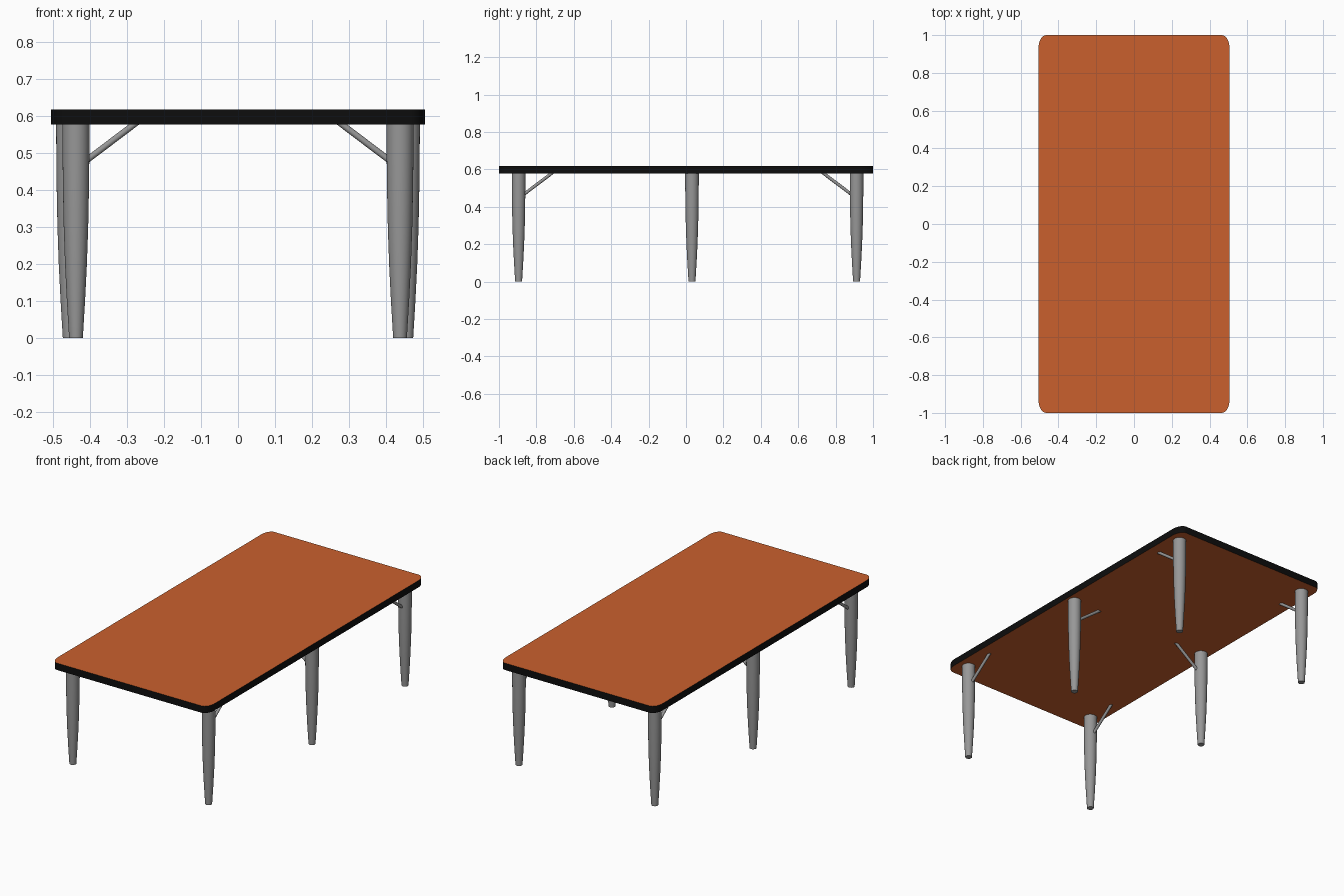
import bpy, bmesh
from math import cos, sin, pi
from mathutils import Vector

cube = bpy.data.objects.get("Cube")
if cube:
    bpy.data.objects.remove(cube, do_unlink=True)


def material(name, rgb):
    mat = bpy.data.materials.new(name)
    mat.use_nodes = True
    mat.diffuse_color = (*rgb, 1)
    mat.node_tree.nodes["Principled BSDF"].inputs["Base Color"].default_value = (*rgb, 1)
    return mat


ORANGE = material("orange laminate", (0.59, 0.118, 0.027))
BLACK = material("black edging", (0.004, 0.004, 0.004))
GREY = material("grey metal", (0.31, 0.31, 0.31))

HALF_X, HALF_Y = 0.505, 1.0
UNDERSIDE, TOP = 0.577, 0.617


def finish(bm, name, mats, smooth=True):
    bmesh.ops.recalc_face_normals(bm, faces=bm.faces)
    mesh = bpy.data.meshes.new(name)
    bm.to_mesh(mesh)
    bm.free()
    for mat in mats:
        mesh.materials.append(mat)
    obj = bpy.data.objects.new(name, mesh)
    bpy.context.collection.objects.link(obj)
    if smooth:
        bpy.ops.object.select_all(action='DESELECT')
        obj.select_set(True)
        bpy.context.view_layer.objects.active = obj
        bpy.ops.object.shade_smooth_by_angle(angle=pi / 5)
    return obj


# Table top: rounded slab, laminate on the flat faces and edging round the rim
def table_top(corner_x=0.04, corner_y=0.065, steps=8):
    bm = bmesh.new()
    outline = []
    for quarter, (sx, sy) in enumerate([(1, 1), (-1, 1), (-1, -1), (1, -1)]):
        for i in range(steps + 1):
            a = (quarter + i / steps) * pi / 2
            outline.append(bm.verts.new((sx * (HALF_X - corner_x) + corner_x * cos(a),
                                         sy * (HALF_Y - corner_y) + corner_y * sin(a),
                                         UNDERSIDE)))
    slab = bm.faces.new(outline)
    new = bmesh.ops.extrude_face_region(bm, geom=[slab], use_keep_orig=True)["geom"]
    raised = [v for v in new if isinstance(v, bmesh.types.BMVert)]
    bmesh.ops.translate(bm, verts=raised, vec=(0, 0, TOP - UNDERSIDE))
    bm.normal_update()
    for face in bm.faces:
        face.material_index = 0 if abs(face.normal.z) > 0.5 else 1
    finish(bm, "table_top", [ORANGE, BLACK])


# Leg: tapered turned profile of (radius, height)
PROFILE = [(0.0185, 0), (0.0245, 0.1), (0.0295, 0.2), (0.033, 0.3),
           (0.035, 0.4), (0.036, 0.48), (0.0365, UNDERSIDE)]


def leg(name, x, y, sides=32):
    bm = bmesh.new()
    rings = [[bm.verts.new((x + r * cos(2 * pi * i / sides),
                            y + r * sin(2 * pi * i / sides), z)) for i in range(sides)]
             for r, z in PROFILE]
    for low, high in zip(rings, rings[1:]):
        for i in range(sides):
            j = (i + 1) % sides
            bm.faces.new((low[i], low[j], high[j], high[i]))
    bm.faces.new(rings[0])
    bm.faces.new(rings[-1])
    finish(bm, name, [GREY])


# Brace: thin rod from inside the leg up into the table top
def brace(name, x, y, direction):
    out = Vector(direction)
    start = Vector((x, y, 0.459)) + out * 0.018
    end = Vector((x, y, UNDERSIDE + 0.012)) + out * 0.19
    axis = end - start
    bm = bmesh.new()
    bmesh.ops.create_cone(bm, cap_ends=True, segments=14, radius1=0.0085,
                          radius2=0.0085, depth=axis.length)
    bm.transform(axis.to_track_quat('Z', 'Y').to_matrix().to_4x4())
    bmesh.ops.translate(bm, verts=bm.verts, vec=(start + end) / 2)
    finish(bm, name, [GREY])


table_top()
for side, sx in (("left", 1), ("right", -1)):
    for row, x, y, direction in (("front", 0.4375, -0.895, (0, 1, 0)),
                                 ("middle", 0.4545, 0.032, (-sx, 0, 0)),
                                 ("back", 0.4375, 0.912, (0, -1, 0))):
        leg(f"{row}_{side}_leg", sx * x, y)
        brace(f"{row}_{side}_brace", sx * x, y, direction)
